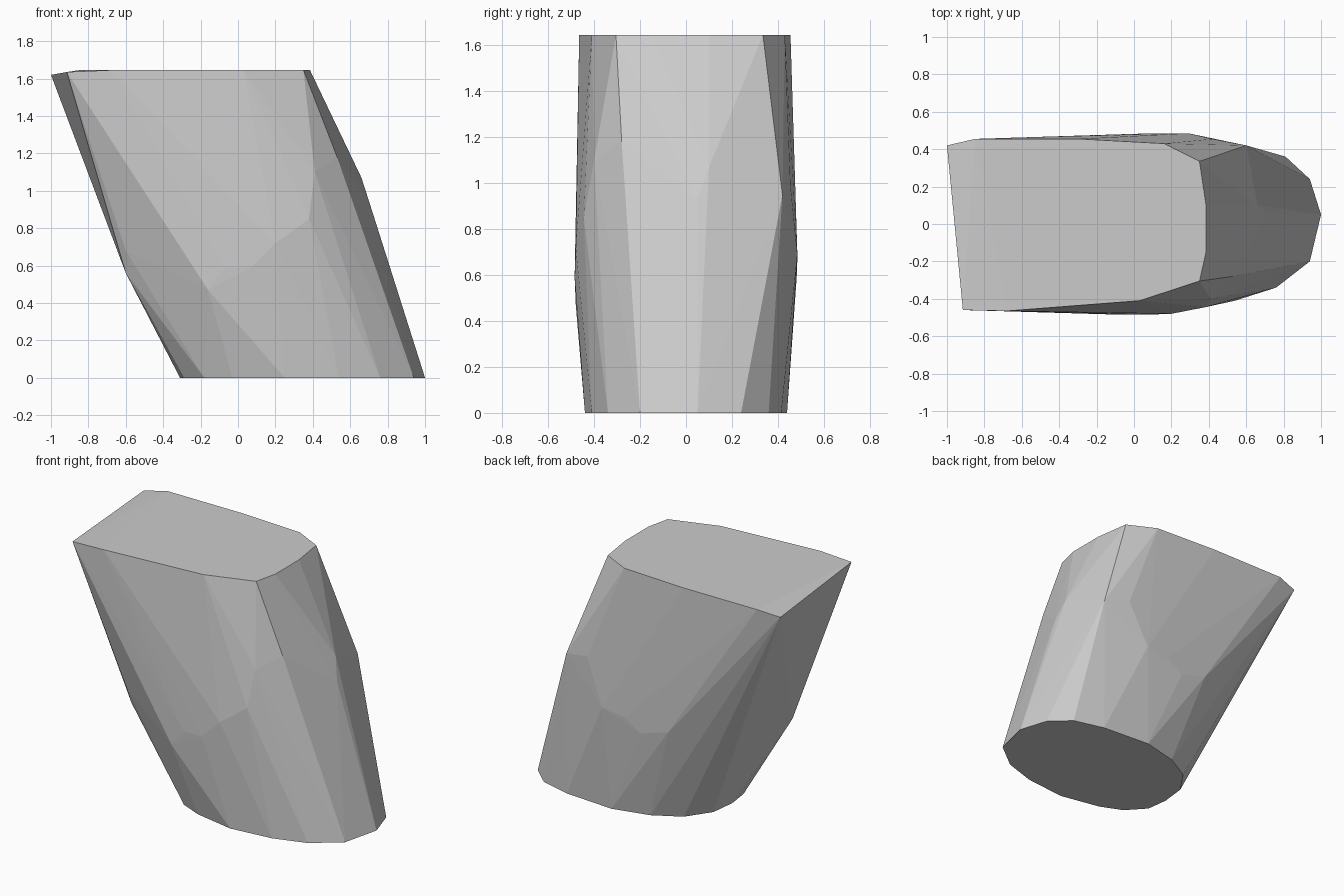
import bpy
import bmesh

cube = bpy.data.objects.get("Cube")
if cube:
    bpy.data.objects.remove(cube)

# Plain grey surface
grey = bpy.data.materials.new("plain_grey")
grey.use_nodes = True
colour = (0.6, 0.6, 0.6, 1)
grey.diffuse_color = colour
grey.node_tree.nodes["Principled BSDF"].inputs["Base Color"].default_value = colour

# Top outline: blunt at the left end, rounded at the right end
TOP = 1.645
top_outline = [(-.85, .455), (-.3, .455), (.16, .43), (.35, .335), (.385, .1),
               (.385, -.15), (.35, -.305), (.03, -.41), (-.68, -.465)]
top_corners = [(-1, .42, 1.62), (-.915, -.46, 1.635)]

# Bottom outline: a faceted oval
bottom_outline = [(1, .05), (.94, .24), (.81, .36), (.6, .415), (.25, .44),
                  (0, .38), (-.18, .28), (-.29, .12), (-.31, -.05), (-.29, -.2),
                  (-.18, -.32), (-.03, -.385), (.25, -.44), (.54, -.41),
                  (.76, -.34), (.94, -.2)]

# Bulge points round the middle: front, back and the two ends
bulge = [(-.16, -.48, .47), (-.07, -.485, .59), (.07, -.485, .59),
         (.2, -.48, .72), (.38, -.445, .85), (.41, -.4, 1.1), (.53, -.28, 1.18),
         (.66, .1, 1.07), (.705, .05, .93), (.49, .385, 1.2), (.6, .42, .95),
         (.42, .455, .99), (.29, .485, .69), (.12, .485, .67), (0, .482, .59),
         (-.2, .475, .65), (-.6, -.33, .68), (-.6, -.28, .56)]

# Slanted block: the faceted skin stretched over the outlines
bm = bmesh.new()
for point in ([(x, y, TOP) for x, y in top_outline] + top_corners
              + [(x, y, 0) for x, y in bottom_outline] + bulge):
    bm.verts.new(point)
hull = bmesh.ops.convex_hull(bm, input=bm.verts)
loose = {g for g in hull["geom_interior"] + hull["geom_unused"]
         if isinstance(g, bmesh.types.BMVert)}
bmesh.ops.delete(bm, geom=list(loose), context='VERTS')
bmesh.ops.dissolve_limit(bm, angle_limit=0.01, verts=bm.verts, edges=bm.edges)
bmesh.ops.recalc_face_normals(bm, faces=bm.faces)

mesh = bpy.data.meshes.new("slanted_block")
bm.to_mesh(mesh)
bm.free()
mesh.materials.append(grey)
block = bpy.data.objects.new("slanted_block", mesh)
bpy.context.collection.objects.link(block)
